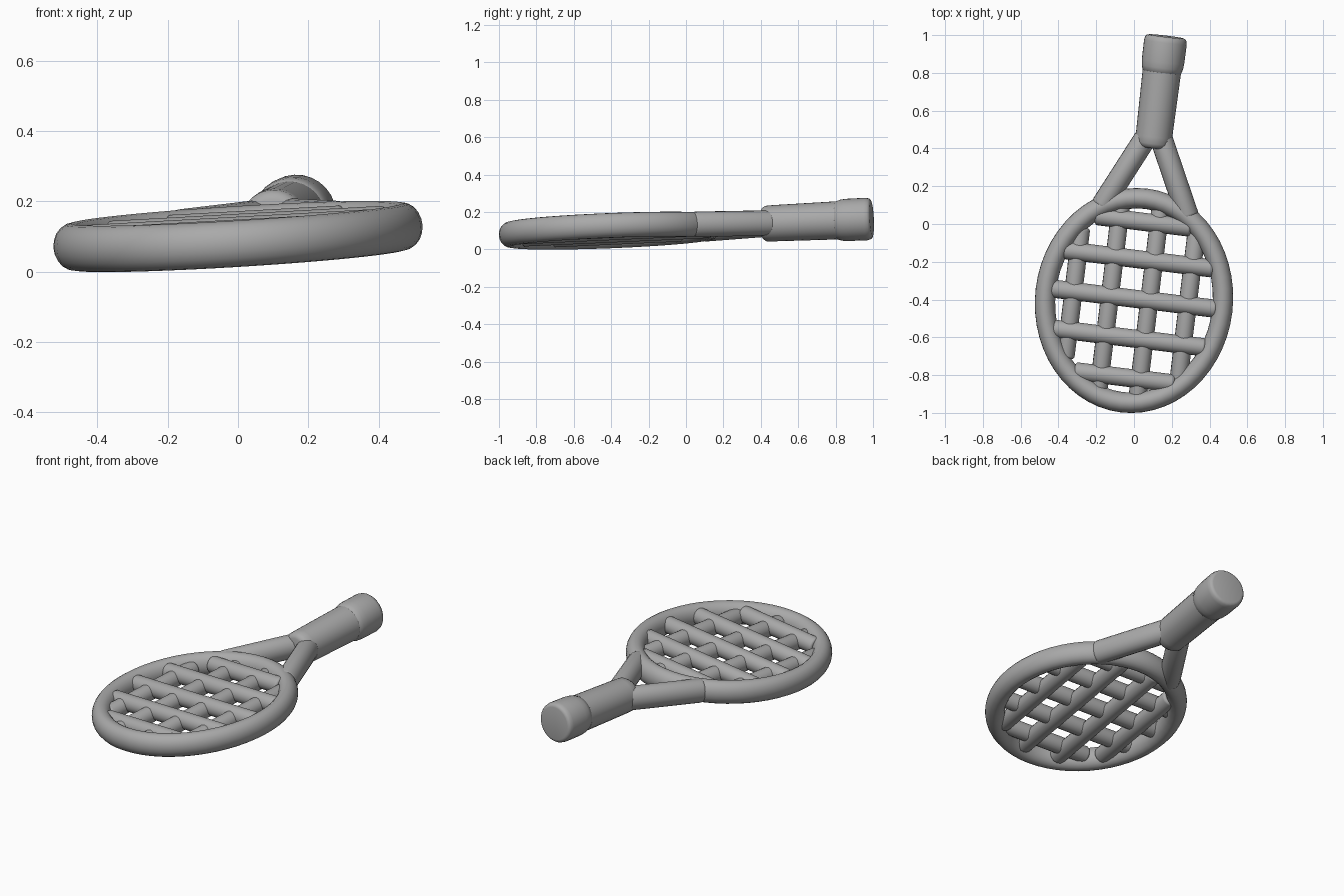
import bpy, bmesh, math
from mathutils import Matrix, Vector

cube = bpy.data.objects.get("Cube")
if cube:
    bpy.data.objects.remove(cube, do_unlink=True)

grey = bpy.data.materials.new("plain_grey")
grey.use_nodes = True
COLOUR = (0.4, 0.4, 0.4, 1)
grey.diffuse_color = COLOUR
grey.node_tree.nodes["Principled BSDF"].inputs["Base Color"].default_value = COLOUR

# Resting pose: turned a little and tilted, origin at the centre of the hoop
tilt = Vector((0, 0, 1)).rotation_difference(Vector((-0.06, -0.038, 1)))
POSE = (Matrix.Translation((0, -0.405, 0.1)) @ tilt.to_matrix().to_4x4()
        @ Matrix.Rotation(math.radians(-7), 4, 'Z'))


def finish(name, bm):
    bmesh.ops.recalc_face_normals(bm, faces=bm.faces)
    mesh = bpy.data.meshes.new(name)
    bm.to_mesh(mesh)
    bm.free()
    mesh.materials.append(grey)
    ob = bpy.data.objects.new(name, mesh)
    ob.matrix_world = POSE
    bpy.context.collection.objects.link(ob)
    bpy.ops.object.select_all(action='DESELECT')
    ob.select_set(True)
    bpy.context.view_layer.objects.active = ob
    bpy.ops.object.shade_smooth_by_angle(angle=math.radians(50))
    return ob


def bridge(bm, a, b):
    n = len(a)
    for i in range(n):
        bm.faces.new((a[i], a[(i + 1) % n], b[(i + 1) % n], b[i]))


def rod(name, start, end, profile, height=1.0, sides=20):
    """Straight turned part; profile lists (distance from start, radius)."""
    bm = bmesh.new()
    start, end = Vector((*start, 0)), Vector((*end, 0))
    along = (end - start).normalized()
    side = Vector((along.y, -along.x, 0))
    rings = []
    for t, r in profile:
        ring = []
        for i in range(sides):
            a = math.tau * i / sides
            p = start + along * t + side * r * math.cos(a)
            p.z = r * height * math.sin(a)
            ring.append(bm.verts.new(p))
        rings.append(ring)
    for a, b in zip(rings, rings[1:]):
        bridge(bm, a, b)
    bm.faces.new(rings[0])
    bm.faces.new(rings[-1])
    return finish(name, bm)


def rounded(length, r, bevel):
    steps = [math.pi / 2 * i / 4 for i in range(5)]
    first = [(bevel * (1 - math.sin(a)), r - bevel * (1 - math.cos(a))) for a in reversed(steps)]
    first = [(bevel * (1 - math.sin(a)), r - bevel + bevel * math.cos(a)) for a in reversed(steps)]
    return first + [(length - t, q) for t, q in reversed(first)]


# Oval hoop with a slightly tall section
HALF_X, HALF_Y, TUBE_R, TUBE_H = 0.525, 0.597, 0.054, 0.066
bm = bmesh.new()
rings = []
for i in range(56):
    u = math.tau * i / 56
    centre = Vector(((HALF_X - TUBE_R) * math.cos(u), (HALF_Y - TUBE_R) * math.sin(u), 0))
    out = Vector((math.cos(u) / HALF_X, math.sin(u) / HALF_Y, 0)).normalized()
    ring = []
    for j in range(20):
        v = math.tau * j / 20
        p = centre + out * TUBE_R * math.cos(v) + Vector((0, 0, TUBE_H * math.sin(v)))
        ring.append(bm.verts.new(p))
    rings.append(ring)
for i, ring in enumerate(rings):
    bridge(bm, ring, rings[(i + 1) % len(rings)])
finish("hoop", bm)

# Thick strings, ending just inside the hoop
IN_X, IN_Y = HALF_X - 2 * TUBE_R + 0.025, HALF_Y - 2 * TUBE_R + 0.025
STRING_R, OFFSET = 0.048, 0.008
for k, x in enumerate((-0.325, -0.13, 0.08, 0.285)):
    h = IN_Y * math.sqrt(1 - (x / IN_X) ** 2)
    ob = rod(f"long_string_{k + 1}", (x, -h), (x, h), rounded(2 * h, STRING_R, 0.015), sides=16)
    ob.data.transform(Matrix.Translation((0, 0, -OFFSET)))
for k, y in enumerate((-0.41, -0.2, 0.01, 0.22, 0.42)):
    h = IN_X * math.sqrt(1 - (y / IN_Y) ** 2)
    ob = rod(f"cross_string_{k + 1}", (-h, y), (h, y), rounded(2 * h, STRING_R, 0.015), sides=16)
    ob.data.transform(Matrix.Translation((0, 0, OFFSET)))

# Forked throat
for side, label in ((1, "left"), (-1, "right")):
    a, b = Vector((side * 0.235, 0.465)), Vector((side * 0.035, 0.88))
    rod(label + "_throat_arm", a, b, rounded((b - a).length, 0.06, 0.025), height=1.13)

# Grip and flared butt cap
rod("grip", (0, 0.815), (0, 1.3),
    [(0, 0.07), (0.008, 0.085), (0.025, 0.095), (0.06, 0.097), (0.4, 0.102), (0.485, 0.102)], sides=28)
rod("butt_cap", (0, 1.215), (0, 1.41),
    [(0, 0.095), (0.005, 0.102), (0.03, 0.11), (0.06, 0.113), (0.165, 0.114),
     (0.183, 0.11), (0.192, 0.103), (0.195, 0.092)], sides=28)
